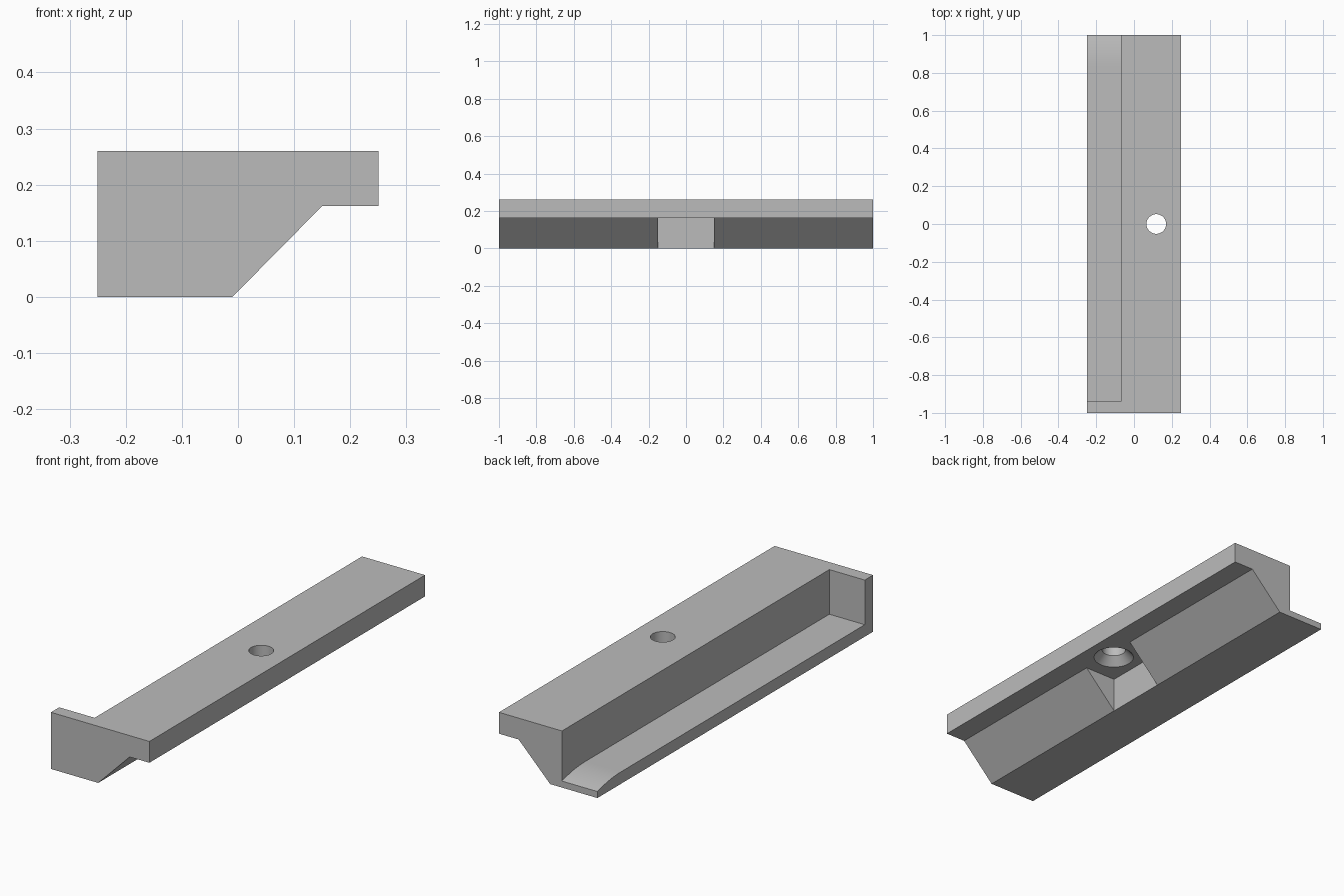
import bpy, bmesh, math
from mathutils import Vector

if "Cube" in bpy.data.objects:
    bpy.data.objects.remove(bpy.data.objects["Cube"], do_unlink=True)

grey = bpy.data.materials.new("plain grey")
grey.use_nodes = True
colour = (0.5, 0.5, 0.5, 1)
grey.diffuse_color = colour
grey.node_tree.nodes["Principled BSDF"].inputs["Base Color"].default_value = colour


def make_object(name, bm):
    bmesh.ops.recalc_face_normals(bm, faces=bm.faces)
    mesh = bpy.data.meshes.new(name)
    bm.to_mesh(mesh)
    bm.free()
    mesh.materials.append(grey)
    obj = bpy.data.objects.new(name, mesh)
    bpy.context.collection.objects.link(obj)
    return obj


def prism(name, points, direction):
    """Extrude a closed flat outline along a direction."""
    bm = bmesh.new()
    face = bm.faces.new([bm.verts.new(p) for p in points])
    new = bmesh.ops.extrude_face_region(bm, geom=[face])["geom"]
    verts = [v for v in new if isinstance(v, bmesh.types.BMVert)]
    bmesh.ops.translate(bm, verts=verts, vec=Vector(direction))
    return make_object(name, bm)


def lathe(name, profile, centre_x, steps=48):
    """Spin a radius and height profile around a vertical axis."""
    bm = bmesh.new()
    rings = []
    for r, z in profile:
        angles = [math.tau * i / steps for i in range(steps)]
        rings.append([bm.verts.new((centre_x + r * math.cos(a), r * math.sin(a), z)) for a in angles])
    for low, high in zip(rings, rings[1:]):
        for i in range(steps):
            j = (i + 1) % steps
            bm.faces.new((low[i], low[j], high[j], high[i]))
    bm.faces.new(rings[0])
    bm.faces.new(rings[-1])
    return make_object(name, bm)


def cut(target, cutter):
    mod = target.modifiers.new("cut", 'BOOLEAN')
    mod.operation = 'DIFFERENCE'
    mod.solver = 'EXACT'
    mod.object = cutter
    bpy.context.view_layer.objects.active = target
    bpy.ops.object.modifier_apply(modifier=mod.name)
    bpy.data.objects.remove(cutter, do_unlink=True)


ledge_z, top_z = 0.162, 0.26

# Rail body with overhanging ledge and sloped underside
outline = [(-0.25, 0), (-0.01, 0), (0.15, ledge_z), (0.25, ledge_z), (0.25, top_z), (-0.25, top_z)]
rail = prism("rail_body", [(x, -1, z) for x, z in outline], (0, 2, 0))

# Long channel, closed at the front, its floor curving down at the back
floor_z, drop, ramp = 0.055, 0.025, 0.17
slot = [(-0.94, 0.4), (-0.94, floor_z)]
for i in range(10):
    t = i / 8
    slot.append((1 - ramp + ramp * t, floor_z - drop * t * t))
slot.append((slot[-1][0], 0.4))
cut(rail, prism("channel_cutter", [(-0.4, y, z) for y, z in slot], (0.33, 0, 0)))

# Notch in the sloped underside, below the screw hole
notch = [(-0.01, -0.1), (0.2, -0.1), (0.2, ledge_z), (-0.01, ledge_z)]
cut(rail, prism("notch_cutter", [(x, -0.15, z) for x, z in notch], (0, 0.3, 0)))

# Countersunk screw hole
hole = [(0.088, 0.1), (0.088, ledge_z), (0.052, 0.2), (0.052, 0.4)]
cut(rail, lathe("hole_cutter", hole, 0.118))

# Smooth the curved faces, keep the edges sharp
bpy.ops.object.select_all(action='DESELECT')
rail.select_set(True)
bpy.context.view_layer.objects.active = rail
bpy.ops.object.shade_smooth_by_angle(angle=math.radians(25))
